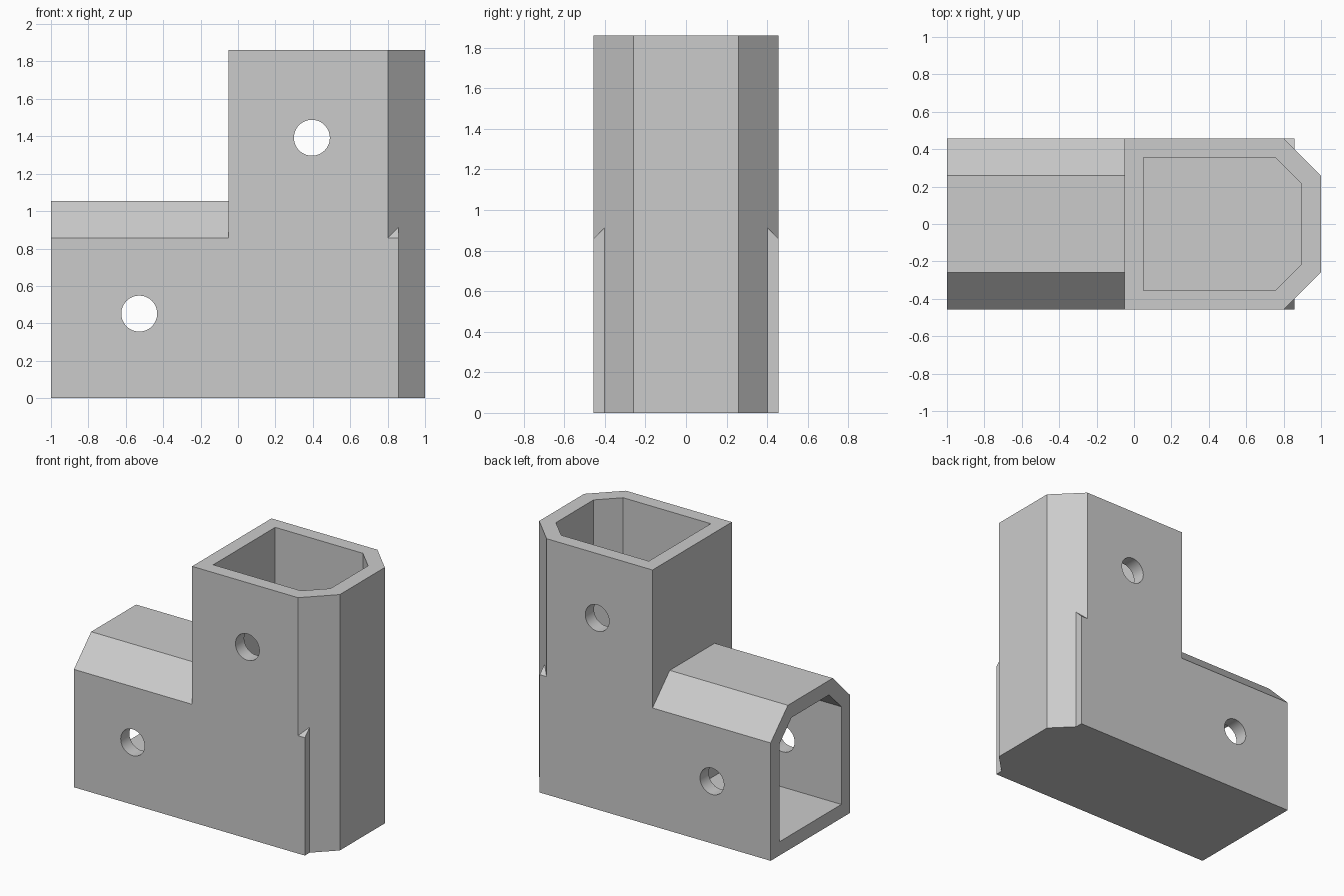
import bpy
import bmesh
from mathutils import Matrix, Vector

if "Cube" in bpy.data.objects:
    bpy.data.objects.remove(bpy.data.objects["Cube"], do_unlink=True)

grey = bpy.data.materials.new("plain grey")
grey.use_nodes = True
grey.diffuse_color = (0.6, 0.6, 0.6, 1)
grey.node_tree.nodes["Principled BSDF"].inputs["Base Color"].default_value = (0.6, 0.6, 0.6, 1)


def add_object(name, bm):
    bmesh.ops.recalc_face_normals(bm, faces=bm.faces)
    mesh = bpy.data.meshes.new(name)
    bm.to_mesh(mesh)
    bm.free()
    mesh.materials.append(grey)
    obj = bpy.data.objects.new(name, mesh)
    bpy.context.collection.objects.link(obj)
    return obj


def prism(name, low, high, half, cut, start, end, upright):
    """Extrude a box section with two chamfered corners along z (upright) or x."""
    side = [(low, half), (high - cut, half), (high, half - cut)]
    section = side + [(u, -y) for u, y in reversed(side)]
    place = (lambda u, y, t: (u, y, t)) if upright else (lambda u, y, t: (t, y, u))
    bm = bmesh.new()
    face = bm.faces.new([bm.verts.new(place(u, y, start)) for u, y in section])
    extruded = bmesh.ops.extrude_face_region(bm, geom=[face])["geom"]
    verts = [v for v in extruded if isinstance(v, bmesh.types.BMVert)]
    bmesh.ops.translate(bm, verts=verts, vec=Vector(place(0, 0, end - start)))
    return add_object(name, bm)


def pin_hole(name, x, z):
    bm = bmesh.new()
    bmesh.ops.create_cone(bm, cap_ends=True, segments=48, radius1=0.096, radius2=0.096,
                          depth=1.2, matrix=Matrix.Translation((x, 0, z)) @ Matrix.Rotation(1.5707963, 4, "X"))
    return add_object(name, bm)


def combine(target, other, operation):
    mod = target.modifiers.new(other.name, "BOOLEAN")
    mod.operation = operation
    mod.solver = "EXACT"
    mod.object = other
    bpy.context.view_layer.objects.active = target
    bpy.ops.object.modifier_apply(modifier=mod.name)
    bpy.data.objects.remove(other, do_unlink=True)


# Two outer sleeves meeting at the corner
bracket = prism("corner_bracket", -0.05, 1, 0.456, 0.198, 0, 1.86, True)
combine(bracket, prism("level_sleeve", 0, 1.055, 0.456, 0.198, -1, 0.857, False), "UNION")

# Blind sockets in both sleeves
combine(bracket, prism("upright_socket", 0.05, 0.895, 0.356, 0.14, 0.93, 2, True), "DIFFERENCE")
combine(bracket, prism("level_socket", 0.1, 0.95, 0.356, 0.14, -1.2, -0.06, False), "DIFFERENCE")

# Pin holes through both sleeves
combine(bracket, pin_hole("upright_pin", 0.395, 1.392), "DIFFERENCE")
combine(bracket, pin_hole("level_pin", -0.528, 0.452), "DIFFERENCE")

bracket.select_set(True)
bpy.context.view_layer.objects.active = bracket
bpy.ops.object.shade_smooth_by_angle()
